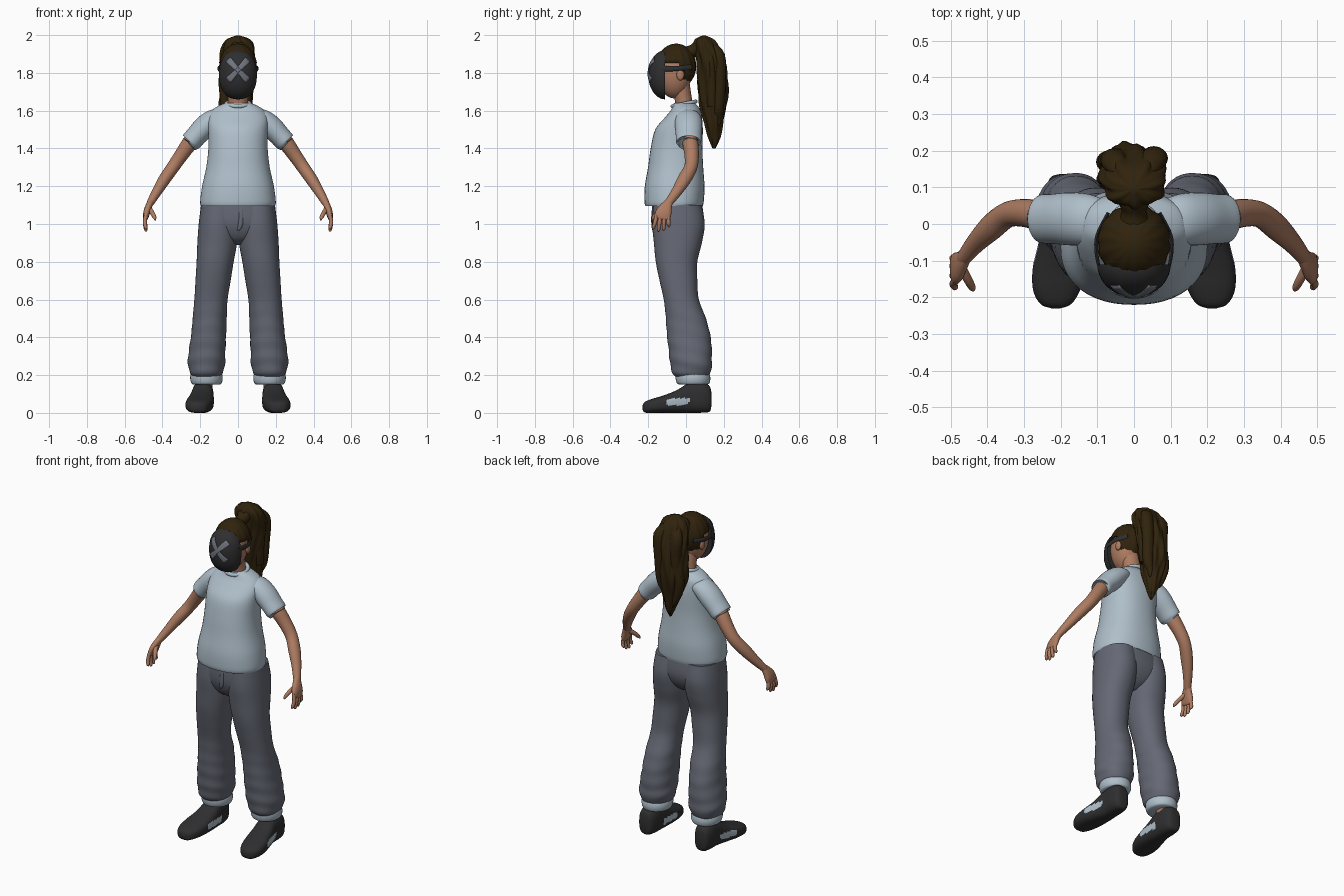
import bpy, bmesh
from math import sin, cos, pi, sqrt
from mathutils import Vector

if "Cube" in bpy.data.objects:
    bpy.data.objects.remove(bpy.data.objects["Cube"])

X, Y, Z = Vector((1, 0, 0)), Vector((0, 1, 0)), Vector((0, 0, 1))


def material(name, rgb):
    m = bpy.data.materials.new(name)
    m.use_nodes = True
    m.diffuse_color = (*rgb, 1)
    m.node_tree.nodes["Principled BSDF"].inputs["Base Color"].default_value = (*rgb, 1)
    return m


SKIN = material("skin", (0.42, 0.20, 0.12))
HAIR = material("dark brown hair", (0.030, 0.017, 0.004))
CLOTH = material("pale blue cloth", (0.43, 0.52, 0.59))
TROUSER = material("slate grey cloth", (0.13, 0.14, 0.175))
BLACK = material("charcoal", (0.028, 0.028, 0.030))
MARK = material("grey mark", (0.16, 0.175, 0.21))


def smooth_rows(rows, steps):
    """Catmull-Rom interpolation between the rows of numbers."""
    out = []
    for i in range(len(rows) - 1):
        a, b, c, d = (rows[max(0, min(len(rows) - 1, i + k))] for k in (-1, 0, 1, 2))
        for s in range(steps):
            t = s / steps
            out.append([q + t * (r - p) / 2 + t * t * (2 * p - 5 * q + 4 * r - s_) / 2
                        + t ** 3 * (3 * q - p - 3 * r + s_) / 2
                        for p, q, r, s_ in zip(a, b, c, d)])
    return out + [list(rows[-1])]


def finish(name, bm, mats, mirror=False):
    bmesh.ops.recalc_face_normals(bm, faces=bm.faces[:])
    mesh = bpy.data.meshes.new(name)
    bm.to_mesh(mesh)
    bm.free()
    for m in mats:
        mesh.materials.append(m)
    ob = bpy.data.objects.new(name, mesh)
    bpy.context.collection.objects.link(ob)
    if mirror:
        ob.modifiers.new("mirror", "MIRROR").use_mirror_merge = False
    bpy.ops.object.select_all(action="DESELECT")
    ob.select_set(True)
    bpy.context.view_layer.objects.active = ob
    bpy.ops.object.shade_smooth_by_angle(angle=0.9)
    return ob


def loft(name, rows, mats, hint=X, axis=None, n=32, power=2, steps=4,
         mirror=False, fold=None, drop=None, paint=None):
    """Skin rows of (x, y, z, radius_u, radius_v); rings face the path or a fixed axis."""
    rows = smooth_rows(rows, steps)
    pts = [Vector(r[:3]) for r in rows]
    bm = bmesh.new()
    rings = []
    for i, (p, r) in enumerate(zip(pts, rows)):
        t = axis or (pts[min(i + 1, len(pts) - 1)] - pts[max(i - 1, 0)]).normalized()
        u = (hint - t * hint.dot(t)).normalized()
        v = t.cross(u)
        ring = []
        for k in range(n):
            a = 2 * pi * k / n
            c, s = cos(a), sin(a)
            f = (abs(c) ** power + abs(s) ** power) ** (-1 / power)
            f *= fold(a, p) if fold else 1
            ring.append(bm.verts.new(p + u * (c * f * max(r[3], 0.001))
                                     + v * (s * f * max(r[4], 0.001))))
        rings.append(ring)
    for lo, hi in zip(rings, rings[1:]):
        for k in range(n):
            j = (k + 1) % n
            bm.faces.new((lo[k], lo[j], hi[j], hi[k]))
    bm.faces.new(rings[0])
    bm.faces.new(rings[-1])
    if drop:
        bmesh.ops.delete(bm, geom=[f for f in bm.faces if drop(f.calc_center_median())],
                         context="FACES")
    if paint:
        for f in bm.faces:
            f.material_index = paint(f.calc_center_median())
    return finish(name, bm, mats, mirror)


def ball(name, c, r, mats, **kw):
    rows = [(c[0], c[1], c[2] - r[2] * cos(pi * i / 20),
             r[0] * sin(pi * i / 20), r[1] * sin(pi * i / 20)) for i in range(21)]
    return loft(name, rows, mats, axis=Z, steps=1, **kw)


# Shirt body, collar and sleeves
loft("shirt", [(0, -.063, 1.095, .196, .152), (0, -.063, 1.12, .2, .157),
               (0, -.06, 1.2, .19, .158), (0, -.055, 1.3, .168, .146),
               (0, -.05, 1.4, .157, .137), (0, -.037, 1.5, .158, .126),
               (0, -.015, 1.56, .16, .1), (0, -.002, 1.6, .14, .08),
               (0, -.004, 1.625, .105, .066), (0, -.008, 1.64, .07, .056)],
     [CLOTH], axis=Z, n=48, power=2.25)
bpy.ops.mesh.primitive_torus_add(major_radius=.062, minor_radius=.011, major_segments=40,
                                 minor_segments=10, location=(0, -.01, 1.636),
                                 rotation=(.2, 0, 0))
collar = bpy.context.object
collar.name = "collar"
collar.data.materials.append(CLOTH)
bpy.ops.object.shade_smooth()
loft("sleeves", [(.09, .008, 1.565, .06, .04), (.13, .012, 1.553, .07, .054),
                 (.175, .014, 1.515, .072, .06), (.22, .014, 1.468, .068, .056),
                 (.25, .014, 1.435, .066, .054), (.253, .014, 1.432, .054, .044)],
     [CLOTH], hint=Y, mirror=True)

# Neck, head and ears
loft("neck", [(0, .0, 1.58, .06, .055), (0, -.012, 1.65, .052, .046),
              (0, -.03, 1.74, .055, .05)], [SKIN], axis=Z)
ball("head", (0, -.062, 1.8), (.088, .09, .135), [SKIN], power=2.2)
ball("ears", (.088, -.03, 1.79), (.012, .02, .03), [SKIN], mirror=True, n=16)

# Arms and hands
loft("arms", [(.2, .015, 1.49, .042, .042), (.25, .022, 1.435, .042, .042),
              (.3, .03, 1.365, .038, .037), (.345, .025, 1.3, .035, .034),
              (.39, -.01, 1.235, .036, .032), (.43, -.05, 1.17, .028, .026),
              (.462, -.09, 1.115, .022, .02), (.468, -.098, 1.1, .02, .016)],
     [SKIN], hint=Y, mirror=True, n=24)
loft("palms", [(.458, -.085, 1.125, .018, .016), (.472, -.103, 1.095, .03, .018),
               (.483, -.118, 1.062, .042, .018), (.489, -.126, 1.032, .04, .013),
               (.49, -.128, 1.022, .02, .006)],
     [SKIN], hint=Y, mirror=True, n=20, power=2.4)
for i, (finger, drop_z) in enumerate((("index", .972), ("middle", .96),
                                      ("ring", .965), ("little", .983))):
    y0, y1 = -.155 + .02 * i, -.172 + .027 * i
    loft(finger + "_fingers", [(.486, y0, 1.055, .010, .010),
                               (.493, (y0 + y1) / 2, 1.01, .0105, .0105),
                               (.488, y1, drop_z + .01, .009, .009),
                               (.485, y1, drop_z, .003, .003)],
         [SKIN], hint=Y, mirror=True, n=12)
loft("thumbs", [(.472, -.115, 1.085, .014, .013), (.455, -.148, 1.06, .013, .012),
                (.442, -.172, 1.035, .010, .010), (.438, -.182, 1.02, .003, .003)],
     [SKIN], hint=Y, mirror=True, n=12)


# Trousers with soft folds toward the ankles
def creases(a, p):
    w = max(0, .65 - p.z)
    return 1 + .05 * w * sin(p.z * 75 + 2 * sin(a)) + .03 * w * sin(3 * a + p.z * 25)


loft("trouser_hips", [(0, -.045, .89, .03, .05), (0, -.045, .92, .1, .095),
                      (0, -.043, .97, .185, .125), (0, -.043, 1.03, .203, .137),
                      (0, -.047, 1.12, .192, .13)], [TROUSER], axis=Z, n=40, power=2.3)
loft("trouser_legs", [(.168, .03, .192, .07, .085), (.168, .03, .21, .086, .1),
                      (.167, .028, .25, .097, .109), (.165, .025, .3, .098, .113),
                      (.157, .015, .4, .093, .115), (.15, 0, .5, .09, .106),
                      (.143, -.025, .6, .088, .093), (.132, -.04, .7, .093, .1),
                      (.121, -.05, .8, .098, .11), (.11, -.043, .9, .105, .127),
                      (.104, -.04, 1, .104, .139), (.1, -.045, 1.1, .096, .128)],
     [TROUSER], axis=Z, n=40, power=2.2, steps=6, mirror=True, fold=creases)
loft("fly_flap", [(0, -.174, .965, .006, .004), (.012, -.177, .99, .012, .006),
                  (.016, -.178, 1.04, .012, .006), (.016, -.172, 1.1, .012, .006)],
     [TROUSER], axis=Z, n=12)
loft("trouser_cuffs", [(.167, .038, .15, .07, .075), (.167, .038, .157, .08, .086),
                       (.167, .037, .18, .086, .092), (.167, .035, .205, .083, .09),
                       (.167, .035, .212, .07, .08)], [CLOTH], axis=Z, mirror=True)

# Ankles and shoes with pale side patches
loft("ankles", [(.18, .055, .1, .042, .05), (.172, .045, .2, .042, .05)],
     [SKIN], axis=Z, mirror=True)


def patch(c):
    return int(abs(c.x - .2) > .045 and -.1 < c.y < .025 and .04 < c.z < .04 + .3 * (c.y + .2))


def side_patch(c):
    return patch(c) if c.z < .078 else 0


loft("shoes", [(.188, .136, .07, .015, .02), (.188, .126, .074, .04, .066),
               (.187, .085, .082, .055, .081), (.187, .02, .08, .058, .08),
               (.194, -.05, .06, .066, .06), (.204, -.12, .046, .072, .046),
               (.211, -.18, .037, .064, .037), (.213, -.218, .03, .042, .028),
               (.213, -.23, .028, .012, .012)],
     [BLACK, CLOTH], axis=-Y, n=48, power=2.7, steps=8, mirror=True, paint=side_patch)

# Face mask with a crossed mark and side straps
MC, MX, MY, MZ, MP = Vector((0, -.11, 1.79)), .1, .09, .13, 2.3
loft("face_mask", [(0, MC.y - MY * sin(pi * i / 32), MC.z, MX * cos(pi * i / 32),
                    MZ * cos(pi * i / 32)) for i in range(17)],
     [BLACK], axis=-Y, n=48, power=MP, steps=1)


def on_mask(x, z):
    r = (abs(x / MX) ** MP + abs((z - MC.z) / MZ) ** MP) ** (1 / MP)
    return Vector((x, MC.y - MY * sqrt(max(0, 1 - r * r)) - .002, z))


bm = bmesh.new()
for side in (1, -1):
    strip = []
    for i in range(17):
        s = i / 8 - 1
        half = .011 + .007 * abs(s)
        mid = Vector((s * .052 * side, 1.815 + s * .055))
        across = Vector((-side, 1)).normalized() * half
        strip.append([bm.verts.new(on_mask(*(mid + across * (k / 2 - 1)))) for k in range(5)])
    for a, b in zip(strip, strip[1:]):
        for k in range(4):
            bm.faces.new((a[k], a[k + 1], b[k + 1], b[k]))
for f in bm.faces:
    f.normal_update()
    if f.normal.y > 0:
        f.normal_flip()
cross = finish("mask_cross", bm, [MARK])
plate = cross.modifiers.new("plate", "SOLIDIFY")
plate.thickness, plate.offset = .003, 0
loft("mask_straps", [(.094, -.125, 1.822, .014, .004), (.102, -.08, 1.822, .014, .005),
                     (.1, -.03, 1.825, .013, .005), (.07, .03, 1.83, .013, .005)],
     [BLACK], hint=Z, mirror=True, n=12)

# Hair cap, knot and ponytail with strand ridges
cap = ball("hair_cap", (0, -.052, 1.835), (.1, .105, .12), [HAIR], n=72,
           fold=lambda a, p: 1 + .018 * sin(14 * a + p.z * 12),
           drop=lambda c: c.z < 1.845 and c.y < -.035 + .35 * max(0, 1.8 - c.z))
cap.modifiers.new("thickness", "SOLIDIFY").thickness = .008
loft("hair_knot", [(0, .0, 1.9, .045, .04), (0, .035, 1.915, .034, .034),
                   (0, .065, 1.93, .045, .04), (0, .1, 1.94, .05, .04)], [HAIR], n=20)


def strands(a, p):
    return 1 + .07 * sin(7 * a + p.z * 16) + .04 * sin(12 * a - p.z * 22)


loft("ponytail", [(0, .148, 1.4, .006, .008), (-.003, .15, 1.46, .03, .032),
                  (-.012, .146, 1.55, .06, .052), (-.02, .144, 1.65, .076, .073),
                  (-.012, .14, 1.75, .084, .078), (-.003, .132, 1.85, .088, .074),
                  (0, .112, 1.93, .085, .068), (0, .1, 1.975, .062, .05),
                  (0, .095, 1.997, .012, .01)],
     [HAIR], axis=Z, n=72, steps=6, fold=strands)
for i, (x, y) in enumerate(((-.045, .045), (.045, .05), (-.03, .0), (.04, .005))):
    end = 1.47 + .05 * i
    loft("loose_lock_%d" % (i + 1),
         [(x * .5, .1 + y * .5, 1.97, .012, .012), (x * 1.2, .125 + y, 1.9, .036, .03),
          (x * 1.1, .13 + y, 1.75, .034, .03), (x * 1.3 - .015, .138 + y * .7, 1.62, .03, .028),
          (x * .8 - .01, .145 + y * .5, end + .04, .02, .02),
          (x * .7, .15 + y * .5, end, .003, .003)], [HAIR], axis=Z, n=16)
